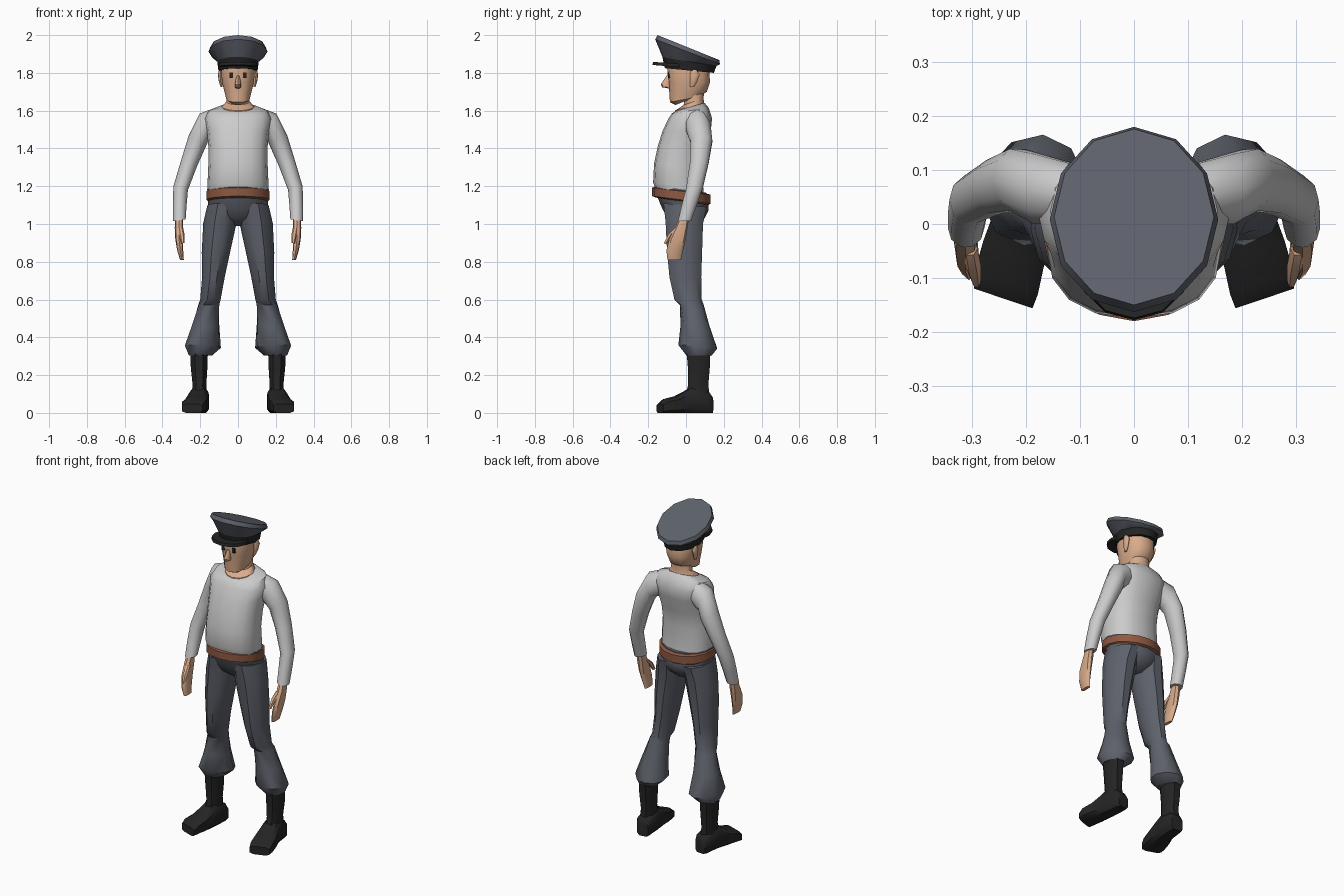
import bpy, bmesh, math
from mathutils import Vector


def material(name, rgb):
    m = bpy.data.materials.new(name)
    m.diffuse_color = (*rgb, 1)
    return m


SKIN = material("skin", (0.70, 0.41, 0.26))
SLATE = material("slate_cloth", (0.11, 0.12, 0.145))
BLACK = material("black_leather", (0.018, 0.018, 0.019))
BROWN = material("brown_leather", (0.27, 0.10, 0.055))


def loft(name, rings, mat=None, n=12, power=1.0, phase=0.0, mirror=False):
    """Skin rings given as (centre, half axis u, half axis v), with capped ends."""
    bm = bmesh.new()
    loops = []
    for c, u, v in rings:
        loop = []
        for i in range(n):
            a = phase + 2 * math.pi * i / n
            k, s = (math.copysign(abs(t) ** power, t) if abs(t) > 1e-6 else 0
                    for t in (math.cos(a), math.sin(a)))
            loop.append(bm.verts.new(Vector(c) + Vector(u) * k + Vector(v) * s))
        loops.append(loop)
    for a, b in zip(loops, loops[1:]):
        for i in range(n):
            j = (i + 1) % n
            bm.faces.new((a[i], a[j], b[j], b[i]))
    bm.faces.new(loops[0])
    bm.faces.new(loops[-1])
    bmesh.ops.recalc_face_normals(bm, faces=bm.faces[:])
    me = bpy.data.meshes.new(name)
    bm.to_mesh(me)
    bm.free()
    ob = bpy.data.objects.new(name, me)
    bpy.context.collection.objects.link(ob)
    if mat:
        me.materials.append(mat)
    if mirror:
        ob.modifiers.new("Mirror", 'MIRROR').use_mirror_merge = False
    return ob


def body(yf, zf, yb, zb, hw, x=0.0, turn=0.0):
    """Ring through a front and a back point with a half width, turned about z."""
    d = (yb - yf) / 2
    return ((x, (yf + yb) / 2, (zf + zb) / 2),
            (hw * math.cos(turn), hw * math.sin(turn), 0),
            (-d * math.sin(turn), d * math.cos(turn), (zb - zf) / 2))


def limb(x0, z0, x1, z1, y, ry):
    """Ring through an inner and an outer point with a depth."""
    return (((x0 + x1) / 2, y, (z0 + z1) / 2),
            ((x1 - x0) / 2, 0, (z1 - z0) / 2), (0, ry, 0))


# Shirt
loft("shirt_body", [body(*r) for r in (
    (-0.160, 1.18, 0.095, 1.13, 0.155), (-0.174, 1.22, 0.092, 1.18, 0.162),
    (-0.169, 1.32, 0.085, 1.31, 0.157), (-0.150, 1.41, 0.100, 1.41, 0.157),
    (-0.125, 1.49, 0.132, 1.50, 0.165), (-0.095, 1.555, 0.138, 1.56, 0.178),
    (-0.075, 1.585, 0.120, 1.615, 0.155), (-0.060, 1.595, 0.098, 1.642, 0.092))],
    n=16, power=0.85)
loft("sleeve", [limb(*r) for r in (
    (0.10, 1.47, 0.13, 1.612, 0.055, 0.060), (0.155, 1.445, 0.202, 1.585, 0.065, 0.068),
    (0.170, 1.41, 0.262, 1.465, 0.082, 0.060), (0.215, 1.31, 0.302, 1.335, 0.070, 0.052),
    (0.265, 1.18, 0.342, 1.200, 0.045, 0.046), (0.272, 1.10, 0.345, 1.105, 0.018, 0.042),
    (0.277, 1.025, 0.345, 1.015, -0.007, 0.037))], n=10, mirror=True)

# Hands
loft("hand", [limb(*r) for r in (
    (0.292, 1.04, 0.332, 1.04, -0.008, 0.025), (0.290, 0.98, 0.335, 0.98, -0.025, 0.033),
    (0.292, 0.92, 0.332, 0.92, -0.045, 0.044), (0.290, 0.86, 0.322, 0.86, -0.060, 0.044),
    (0.287, 0.81, 0.307, 0.81, -0.062, 0.036))], SKIN, n=8, power=0.8, mirror=True)
loft("thumb", [limb(*r) for r in (
    (0.290, 0.98, 0.318, 0.98, -0.045, 0.014), (0.283, 0.945, 0.312, 0.945, -0.080, 0.017),
    (0.284, 0.90, 0.300, 0.895, -0.108, 0.010))], SKIN, n=6, mirror=True)

# Trousers
loft("trouser_seat", [body(*r) for r in (
    (-0.168, 1.205, 0.108, 1.165, 0.163), (-0.150, 1.14, 0.118, 1.10, 0.160),
    (-0.125, 1.08, 0.118, 1.07, 0.155), (-0.095, 1.03, 0.098, 1.03, 0.120),
    (-0.040, 0.99, 0.050, 0.99, 0.050))], SLATE, n=16)
loft("trouser_leg", [body(*r) for r in (
    (-0.125, 1.11, 0.115, 1.09, 0.080, 0.082), (-0.113, 1.01, 0.095, 1.00, 0.088, 0.096),
    (-0.105, 0.85, 0.090, 0.85, 0.075, 0.117), (-0.092, 0.72, 0.085, 0.72, 0.060, 0.130),
    (-0.065, 0.60, 0.087, 0.60, 0.054, 0.146), (-0.033, 0.57, 0.095, 0.57, 0.057, 0.155, 0.2),
    (-0.030, 0.46, 0.125, 0.46, 0.074, 0.172, 0.4), (-0.043, 0.36, 0.168, 0.34, 0.094, 0.186, 0.45),
    (0.000, 0.305, 0.138, 0.305, 0.062, 0.198, 0.4))], SLATE, n=10, mirror=True)

# Belt
loft("belt", [body(*r) for r in (
    (-0.160, 1.140, 0.118, 1.100, 0.158), (-0.180, 1.148, 0.131, 1.108, 0.168),
    (-0.180, 1.192, 0.131, 1.155, 0.168), (-0.162, 1.198, 0.112, 1.160, 0.158))],
    BROWN, n=16)

# Boots
loft("boot_shaft", [body(*r) for r in (
    (-0.002, 0.33, 0.134, 0.33, 0.050, 0.206), (0.006, 0.24, 0.130, 0.24, 0.047, 0.206),
    (0.008, 0.15, 0.122, 0.15, 0.039, 0.204), (-0.010, 0.08, 0.130, 0.08, 0.043, 0.205))],
    BLACK, n=8, power=0.85, phase=math.pi / 8, mirror=True)
foot = [(0.194, 0.141, 0.035, 0.08), (0.198, 0.120, 0.045, 0.11), (0.206, 0.030, 0.049, 0.135),
        (0.222, -0.050, 0.057, 0.088), (0.237, -0.110, 0.059, 0.072), (0.242, -0.138, 0.054, 0.048)]
loft("boot_foot", [((x, y, h / 2), (w * 1.04, w * (0.35 if y < 0 else 0.1), 0), (0, 0, h * 0.52))
                   for x, y, w, h in foot],
     BLACK, n=8, power=0.5, phase=math.pi / 8, mirror=True)

# Neck and head
loft("neck", [body(*r) for r in (
    (-0.060, 1.580, 0.098, 1.625, 0.088), (-0.058, 1.600, 0.096, 1.646, 0.086),
    (-0.012, 1.630, 0.092, 1.665, 0.062), (-0.010, 1.72, 0.100, 1.72, 0.060))], SKIN)
loft("head", [body(*r) for r in (
    (-0.055, 1.630, 0.020, 1.66, 0.040), (-0.085, 1.645, 0.075, 1.675, 0.062),
    (-0.088, 1.690, 0.110, 1.70, 0.072), (-0.092, 1.750, 0.127, 1.75, 0.086),
    (-0.099, 1.800, 0.124, 1.80, 0.090), (-0.095, 1.840, 0.118, 1.82, 0.088))],
    SKIN, n=14, power=0.85, phase=math.pi / 14)
loft("nose", [body(*r) for r in (
    (-0.103, 1.785, -0.075, 1.785, 0.008), (-0.134, 1.738, -0.075, 1.738, 0.017),
    (-0.126, 1.724, -0.075, 1.724, 0.016), (-0.095, 1.718, -0.075, 1.718, 0.010))], SKIN, n=8)
loft("ear", [limb(*r) for r in (
    (0.082, 1.725, 0.092, 1.725, 0.032, 0.010), (0.082, 1.750, 0.101, 1.750, 0.040, 0.018),
    (0.082, 1.790, 0.107, 1.790, 0.046, 0.026), (0.082, 1.815, 0.101, 1.815, 0.042, 0.016))],
    SKIN, n=8, mirror=True)
loft("eye", [limb(0.024, z, 0.046, z, -0.084, 0.014) for z in (1.772, 1.802)],
     BLACK, n=4, power=0.5, phase=math.pi / 4, mirror=True)

# Peaked cap
loft("cap_band", [body(*r) for r in (
    (-0.112, 1.825, 0.148, 1.800, 0.104), (-0.126, 1.888, 0.162, 1.840, 0.110))], BLACK)
loft("cap_visor", [body(*r) for r in (
    (-0.178, 1.842, 0.030, 1.825, 0.106), (-0.174, 1.858, 0.030, 1.845, 0.104))], BLACK)
loft("cap_crown", [body(*r) for r in (
    (-0.124, 1.882, 0.160, 1.836, 0.109), (-0.163, 1.978, 0.180, 1.846, 0.156),
    (-0.150, 2.000, 0.176, 1.868, 0.148))], SLATE)

# Smooth cloth and skin, keep creases sharp
bpy.ops.object.select_all(action='SELECT')
bpy.context.view_layer.objects.active = bpy.data.objects["shirt_body"]
bpy.ops.object.shade_smooth_by_angle(angle=math.radians(42))
